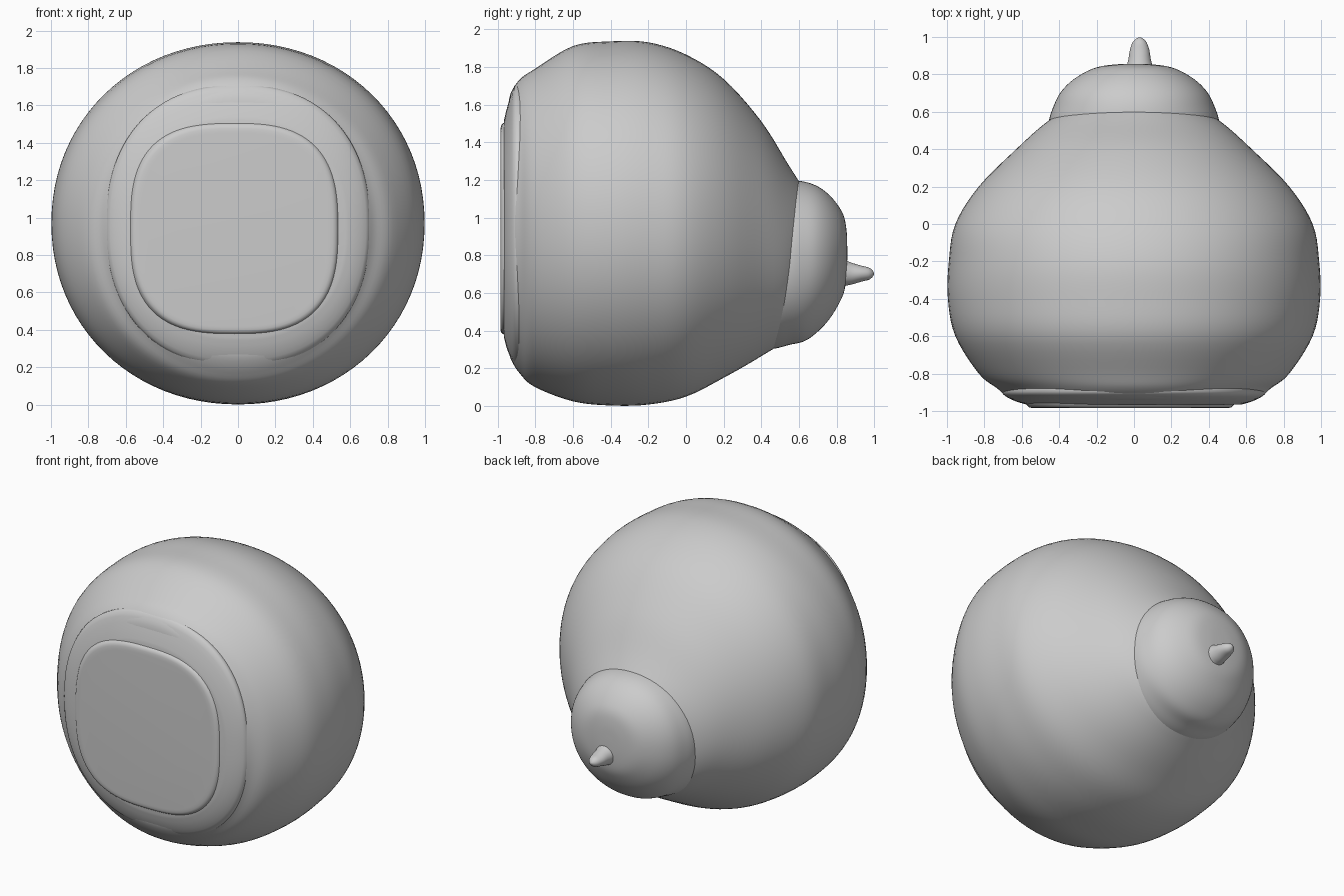
import bpy, bmesh
from math import cos, sin, pi, copysign

if "Cube" in bpy.data.objects:
    bpy.data.objects.remove(bpy.data.objects["Cube"])

SIDES = 96


def spline(a, b, c, d, t):
    """Catmull-Rom interpolation between sections b and c."""
    return [0.5 * (2 * q + (r - p) * t + (2 * p - 5 * q + 4 * r - s) * t * t
                   + (3 * q - p - 3 * r + s) * t ** 3)
            for p, q, r, s in zip(a, b, c, d)]


def loft(name, sections, power=2.0, steps=5, x=0.0, angle=50):
    """Skin superellipse rings along y; section = (y, z_low, z_high, half_width)."""
    rows = []
    for i in range(len(sections) - 1):
        a, b = sections[max(i - 1, 0)], sections[i]
        c, d = sections[i + 1], sections[min(i + 2, len(sections) - 1)]
        rows += [spline(a, b, c, d, k / steps) for k in range(steps)]
    rows.append(sections[-1])

    bm = bmesh.new()
    rings = []
    for y, lo, hi, w in rows:
        ring = []
        for k in range(SIDES):
            ca, sa = cos(2 * pi * k / SIDES), sin(2 * pi * k / SIDES)
            px = copysign(abs(ca) ** (2 / power), ca) * w
            pz = copysign(abs(sa) ** (2 / power), sa) * (hi - lo) / 2
            ring.append(bm.verts.new((x + px, y, (lo + hi) / 2 + pz)))
        rings.append(ring)
    for r, s in zip(rings, rings[1:]):
        for k in range(SIDES):
            n = (k + 1) % SIDES
            bm.faces.new((r[k], r[n], s[n], s[k]))
    bm.faces.new(rings[0])
    bm.faces.new(rings[-1])
    bmesh.ops.recalc_face_normals(bm, faces=bm.faces)
    mesh = bpy.data.meshes.new(name)
    bm.to_mesh(mesh)
    bm.free()
    obj = bpy.data.objects.new(name, mesh)
    bpy.context.collection.objects.link(obj)
    bpy.ops.object.select_all(action='DESELECT')
    obj.select_set(True)
    bpy.context.view_layer.objects.active = obj
    bpy.ops.object.shade_smooth_by_angle(angle=angle * pi / 180)
    return obj


# Large rounded body, flattened at the front and tapering to the back
loft("body", [
    (-0.945, 0.32, 1.58, 0.58), (-0.93, 0.25, 1.66, 0.67),
    (-0.88, 0.17, 1.735, 0.73), (-0.80, 0.10, 1.79, 0.83),
    (-0.60, 0.025, 1.91, 0.955), (-0.40, 0.003, 1.935, 0.995),
    (-0.20, 0.008, 1.93, 0.99), (0.0, 0.05, 1.865, 0.955),
    (0.20, 0.15, 1.735, 0.83), (0.40, 0.265, 1.51, 0.63),
    (0.55, 0.37, 1.27, 0.46), (0.66, 0.55, 1.10, 0.28)], power=2.06)

# Raised flat plate on the front, with a sloping shoulder around it
loft("front_plate", [
    (-0.985, 0.42, 1.45, 0.50), (-0.98, 0.39, 1.49, 0.54),
    (-0.955, 0.375, 1.51, 0.56), (-0.93, 0.37, 1.52, 0.565)],
    power=2.8, steps=3, x=-0.02)
loft("front_shoulder", [
    (-0.965, 0.36, 1.52, 0.575), (-0.945, 0.29, 1.60, 0.64),
    (-0.91, 0.22, 1.70, 0.70), (-0.87, 0.2, 1.71, 0.70)],
    power=2.3, steps=3)

# Rounded mound at the back
loft("back_mound", [
    (0.30, 0.30, 1.12, 0.42), (0.45, 0.302, 1.17, 0.455),
    (0.55, 0.325, 1.195, 0.455), (0.63, 0.345, 1.19, 0.43),
    (0.70, 0.395, 1.165, 0.395), (0.76, 0.46, 1.12, 0.34),
    (0.81, 0.54, 1.06, 0.265), (0.84, 0.61, 1.0, 0.19),
    (0.853, 0.70, 0.92, 0.10), (0.856, 0.79, 0.83, 0.02)], power=2.1)

# Small tapered tip
loft("tip", [
    (0.78, 0.60, 0.79, 0.08), (0.84, 0.635, 0.775, 0.07),
    (0.88, 0.645, 0.76, 0.06), (0.93, 0.66, 0.745, 0.052),
    (0.97, 0.67, 0.735, 0.038), (0.99, 0.685, 0.72, 0.02),
    (0.998, 0.70, 0.706, 0.003)], steps=3, x=0.03)
